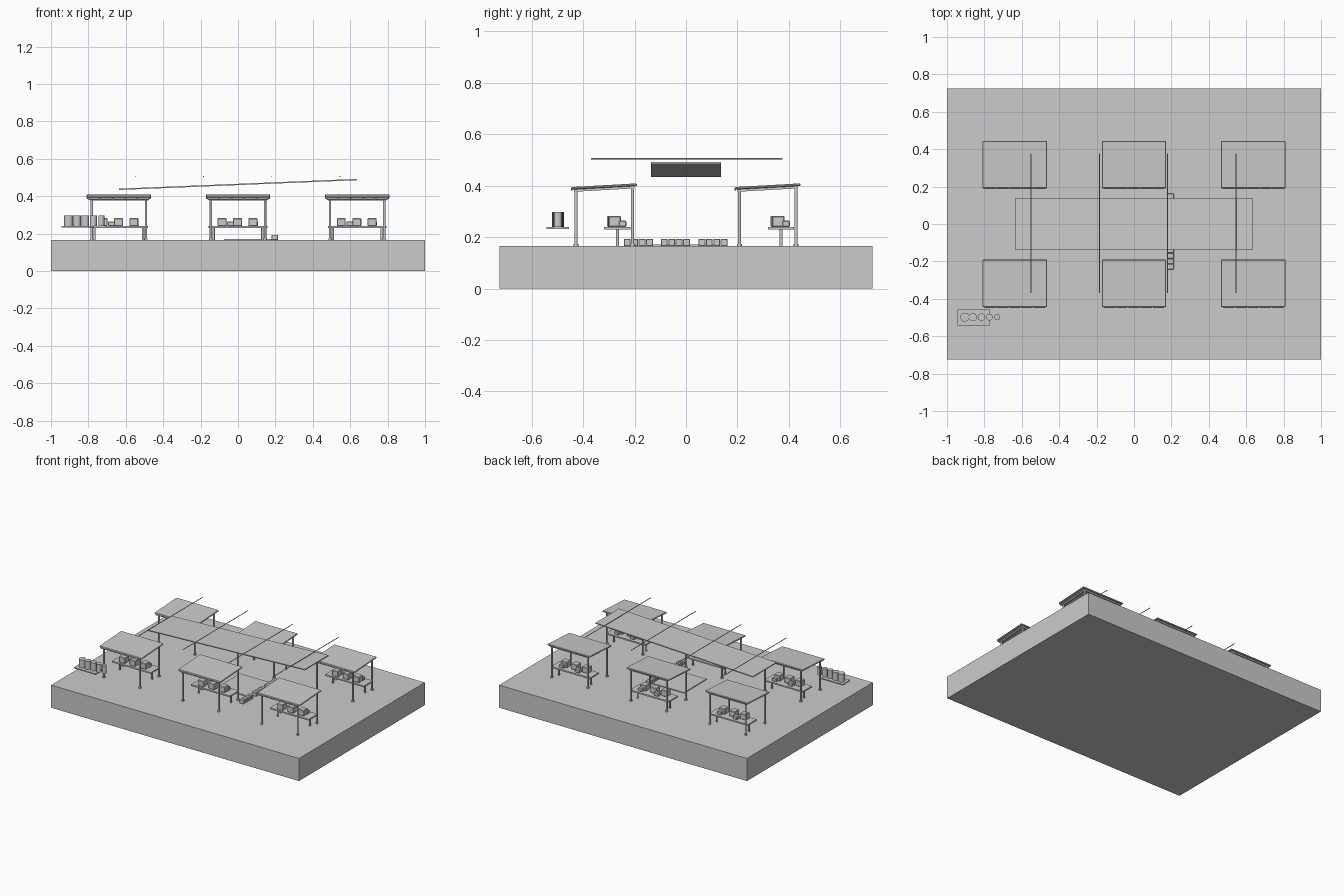
import bpy, math

if "Cube" in bpy.data.objects:
    bpy.data.objects.remove(bpy.data.objects["Cube"])

GROUND = 0.165


def box(name, x0, x1, y0, y1, z0, z1, rot=(0, 0, 0), bevel=0):
    bpy.ops.mesh.primitive_cube_add(
        size=1, location=((x0 + x1) / 2, (y0 + y1) / 2, (z0 + z1) / 2), rotation=rot)
    o = bpy.context.object
    o.name = name
    o.scale = (x1 - x0, y1 - y0, z1 - z0)
    bpy.ops.object.transform_apply(location=False, rotation=False, scale=True)
    if bevel:
        m = o.modifiers.new("bevel", 'BEVEL')
        m.width = bevel
        m.segments = 1
    return o


def cyl(name, x, y, z0, z1, r, sides=12, rot=(0, 0, 0)):
    bpy.ops.mesh.primitive_cylinder_add(
        vertices=sides, radius=r, depth=z1 - z0, location=(x, y, (z0 + z1) / 2), rotation=rot)
    o = bpy.context.object
    o.name = name
    bpy.ops.object.shade_smooth_by_angle(angle=math.radians(50))
    return o


def stall(cx, cy):
    # four posts with small feet
    for sx in (-1, 1):
        for dy, top in ((-0.11, 0.385), (0.11, 0.395)):
            cyl("stall_post", cx + sx * 0.145, cy + dy, GROUND, top, 0.0065)
            cyl("post_foot", cx + sx * 0.145, cy + dy, GROUND, GROUND + 0.008, 0.009)
    # sloping roof sheet and the beams carrying it
    tilt = math.atan2(0.014, 0.25)
    box("stall_roof", cx - 0.172, cx + 0.172, cy - 0.127, cy + 0.127, 0.392, 0.402,
        (tilt, 0, 0), 0.003)
    for dy, z in ((-0.11, 0.382), (0.11, 0.393)):
        box("roof_beam", cx - 0.155, cx + 0.155, cy + dy - 0.006, cy + dy + 0.006,
            z - 0.005, z + 0.005)
    for sx in (-1, 1):
        box("side_beam", cx + sx * 0.145 - 0.005, cx + sx * 0.145 + 0.005,
            cy - 0.118, cy + 0.118, 0.383, 0.392, (tilt, 0, 0))
    # front valance in strips
    for i in range(5):
        x = cx - 0.132 + i * 0.066
        box("valance_strip", x - 0.031, x + 0.031, cy - 0.130, cy - 0.124, 0.380, 0.393,
            bevel=0.002)
    # counter and legs
    box("counter_top", cx - 0.157, cx + 0.157, cy, cy + 0.103, 0.230, 0.240)
    for sx in (-1, 1):
        cyl("counter_leg", cx + sx * 0.13, cy + 0.052, GROUND, 0.232, 0.006)
    # goods on the counter
    for i, dx in enumerate((-0.085, -0.002, 0.080)):
        y = cy + 0.035 + 0.003 * i
        box("goods_box", cx + dx - 0.024, cx + dx + 0.024, y - 0.024, y + 0.024,
            0.240, 0.282, bevel=0.003)
    for dx in (-0.04, 0.088):
        box("small_goods_box", cx + dx - 0.018, cx + dx + 0.018, cy + 0.056, cy + 0.086,
            0.240, 0.264, bevel=0.003)


# ground slab
box("ground_slab", -1, 1, -0.725, 0.725, 0, GROUND)

# two rows of three stalls
for cx in (-0.637, 0, 0.637):
    for cy in (-0.318, 0.318):
        stall(cx, cy)

# central sloping canopy
box("central_canopy", -0.636, 0.636, -0.136, 0.136, 0.459, 0.466,
    (0, -math.atan2(0.052, 1.27), 0))

# overhead lines crossing the lane
for x in (-0.55, -0.185, 0.18, 0.545):
    cyl("overhead_line", x, 0.003, 0.505 - 0.373, 0.505 + 0.373, 0.0025, 8,
        (math.pi / 2, 0, 0))

# mat and three groups of crates in the lane
box("lane_mat", -0.075, 0.18, -0.13, 0.13, GROUND, GROUND + 0.006)
for y0 in (-0.242, -0.098, 0.048):
    for i in range(4):
        y = y0 + i * 0.029
        box("lane_crate", 0.180, 0.214, y, y + 0.027, GROUND, GROUND + 0.028, bevel=0.002)

# display shelf with a row of shrinking drums
box("drum_shelf", -0.945, -0.77, -0.542, -0.456, 0.231, 0.239)
for i, x in enumerate((-0.905, -0.861, -0.816, -0.773, -0.731)):
    cyl("drum", x, -0.498, 0.239, 0.297, 0.024 - 0.002 * i, 16)
